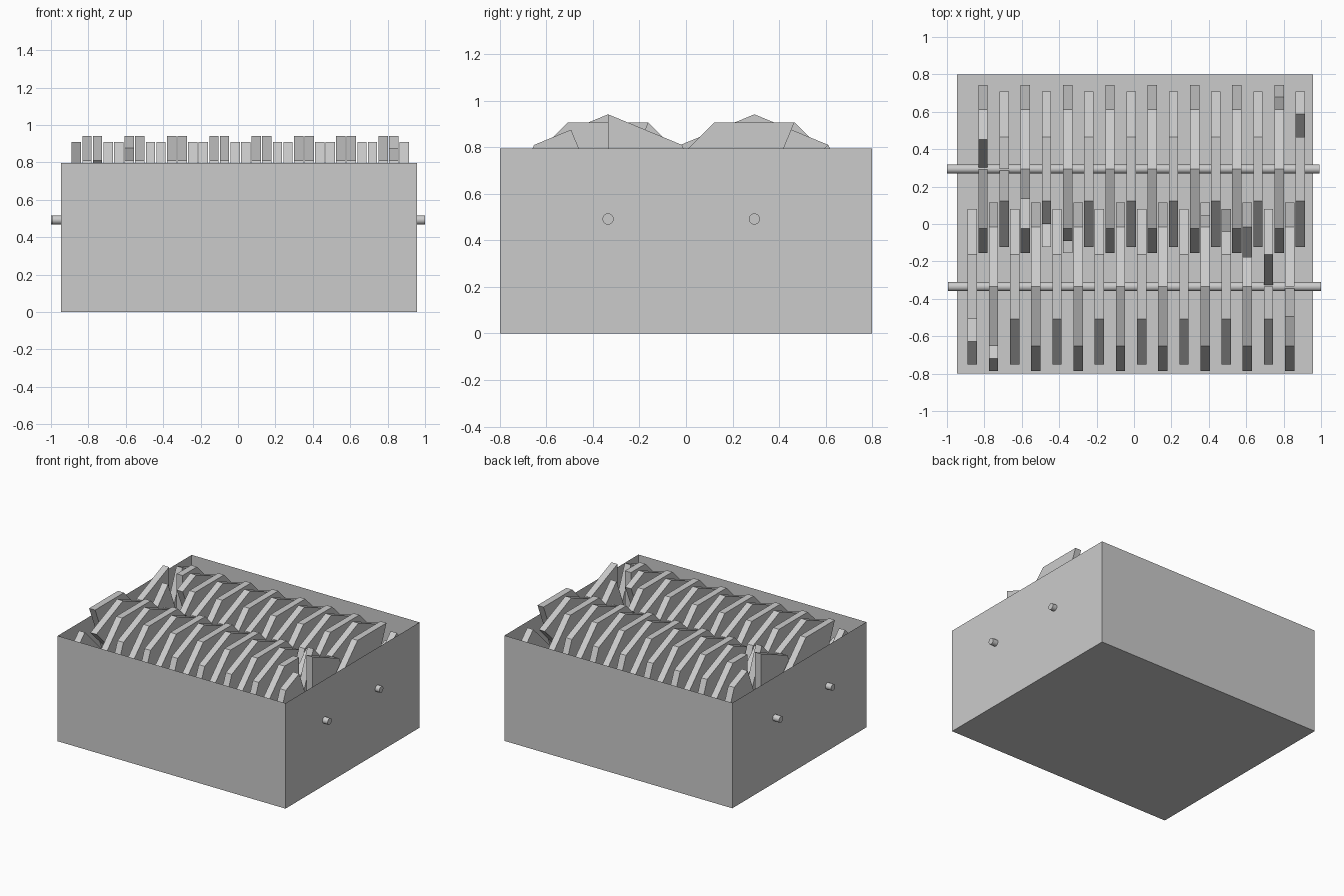
import bpy, bmesh
from math import cos, sin, pi, radians
from mathutils import Matrix

if "Cube" in bpy.data.objects:
    bpy.data.objects.remove(bpy.data.objects["Cube"])

R = 0.45            # blade corner radius
AXIS_Z = 0.492      # shaft height
PITCH = 0.1131      # blade spacing
STEP = pi / 8       # twist from blade to blade


def finish(bm, name):
    bmesh.ops.recalc_face_normals(bm, faces=bm.faces)
    me = bpy.data.meshes.new(name)
    bm.to_mesh(me)
    bm.free()
    ob = bpy.data.objects.new(name, me)
    bpy.context.collection.objects.link(ob)
    return ob


# Open-topped housing: cuboid with its top face inset and pushed down
def housing(x0, x1, y0, y1, height, wall):
    bm = bmesh.new()
    base = [bm.verts.new(p) for p in
            ((x0, y0, 0), (x1, y0, 0), (x1, y1, 0), (x0, y1, 0))]
    top = [bm.verts.new((v.co.x, v.co.y, height)) for v in base]
    bm.faces.new(base[::-1])
    lid = bm.faces.new(top)
    for i in range(4):
        j = (i + 1) % 4
        bm.faces.new((base[i], base[j], top[j], top[i]))
    bmesh.ops.inset_individual(bm, faces=[lid], thickness=wall)
    ret = bmesh.ops.extrude_discrete_faces(bm, faces=[lid])
    for v in ret["faces"][0].verts:
        v.co.z = wall
    finish(bm, "housing")


# Round drive shaft along x
def shaft(name, x0, x1, y):
    bm = bmesh.new()
    bmesh.ops.create_cone(bm, cap_ends=True, segments=32, radius1=0.024,
                          radius2=0.024, depth=x1 - x0)
    bm.transform(Matrix.Translation(((x0 + x1) / 2, y, AXIS_Z))
                 @ Matrix.Rotation(pi / 2, 4, 'Y'))
    finish(bm, name)
    ob = bpy.data.objects[name]
    bpy.context.view_layer.objects.active = ob
    ob.select_set(True)
    bpy.ops.object.shade_smooth_by_angle(angle=radians(35))
    ob.select_set(False)


# Octagonal blade with a half-edge sector cut out down to the shaft;
# side=+1 cuts counter-clockwise from the corner angle, -1 clockwise
def blade(name, x, y, corner, side, width=0.05):
    apothem = R * cos(pi / 8)
    mid = corner + side * pi / 8
    pts = [(0, 0), (apothem * cos(mid), apothem * sin(mid))]
    for i in range(1, 9):
        a = corner + side * i * pi / 4
        pts.append((R * cos(a), R * sin(a)))
    bm = bmesh.new()
    face = bm.faces.new([bm.verts.new((x - width / 2, y + p, AXIS_Z + q))
                         for p, q in pts])
    ret = bmesh.ops.extrude_face_region(bm, geom=[face], use_keep_orig=True)
    for g in ret["geom"]:
        if isinstance(g, bmesh.types.BMVert):
            g.co.x += width
    finish(bm, name)


housing(-0.947, 0.957, -0.8, 0.8, 0.796, 0.03)
shaft("front_shaft", -0.995, 1.0, -0.335)
shaft("back_shaft", -1.0, 0.992, 0.294)

# Two interleaved stacks, twisting step by step along their shafts
for k in range(16):
    blade(f"front_blade_{k + 1}", -0.864 + k * PITCH, -0.335,
          radians(112.5) + k * STEP, 1)
    blade(f"back_blade_{k + 1}", -0.807 + k * PITCH, 0.294,
          radians(90) + k * STEP, -1)
